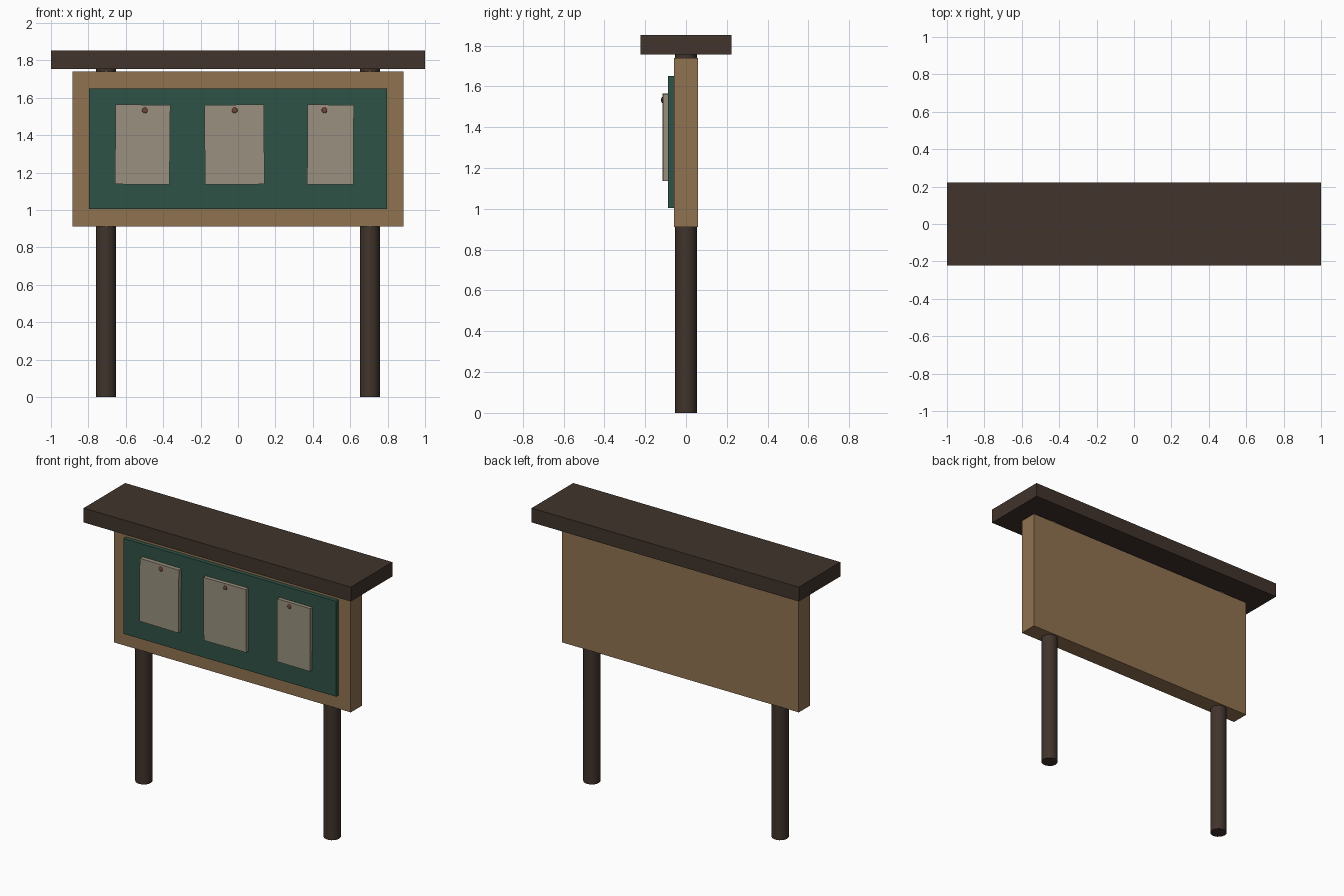
import bpy
import math

if "Cube" in bpy.data.objects:
    bpy.data.objects.remove(bpy.data.objects["Cube"])


def material(name, rgb):
    m = bpy.data.materials.new(name)
    m.diffuse_color = (*rgb, 1)
    m.use_nodes = True
    m.node_tree.nodes["Principled BSDF"].inputs["Base Color"].default_value = m.diffuse_color
    return m


DARK = material("dark_wood", (0.052, 0.034, 0.025))
WOOD = material("light_wood", (0.28, 0.17, 0.08))
GREEN = material("green_felt", (0.028, 0.085, 0.062))
PAPER = material("paper", (0.32, 0.28, 0.21))
PIN = material("pin", (0.16, 0.06, 0.04))


def finish(name, mat):
    ob = bpy.context.object
    ob.name = name
    ob.data.materials.append(mat)
    return ob


def box(name, x, y, z, mat, tilt=0):
    """Box from (min, max) ranges, optionally tilted in the board plane."""
    ranges = (x, y, z)
    bpy.ops.mesh.primitive_cube_add(size=1, location=[(a + b) / 2 for a, b in ranges])
    ob = finish(name, mat)
    ob.scale = [b - a for a, b in ranges]
    ob.rotation_euler.y = tilt
    return ob


# Posts
for side, sx in (("left", -1), ("right", 1)):
    bpy.ops.mesh.primitive_cylinder_add(vertices=12, radius=0.053, depth=1.76,
                                        location=(sx * 0.705, 0, 0.88))
    finish(side + "_post", DARK)
    bpy.ops.object.shade_smooth_by_angle(angle=math.radians(40))

# Roof plank, wooden backing and pin board
box("roof", (-1, 1), (-0.222, 0.222), (1.755, 1.852), DARK)
box("backing", (-0.886, 0.886), (-0.06, 0.06), (0.912, 1.74), WOOD)
box("pin_board", (-0.796, 0.796), (-0.088, -0.055), (1.005, 1.65), GREEN)

# Notices: left edge, right edge, pin x, tilt
notices = [(-0.656, -0.364, -0.498, 0.01),
           (-0.178, 0.14, -0.018, -0.008),
           (0.371, 0.618, 0.462, 0.006)]
for i, (x0, x1, px, tilt) in enumerate(notices, 1):
    front = -0.116 + 0.002 * (i - 1)
    box(f"notice_{i}", (x0, x1), (front, -0.087), (1.137, 1.563), PAPER, tilt)
    bpy.ops.mesh.primitive_uv_sphere_add(segments=12, ring_count=8, radius=0.015,
                                         location=(px, front, 1.533))
    finish(f"pin_{i}", PIN).scale.y = 0.4
    bpy.ops.object.shade_smooth()
